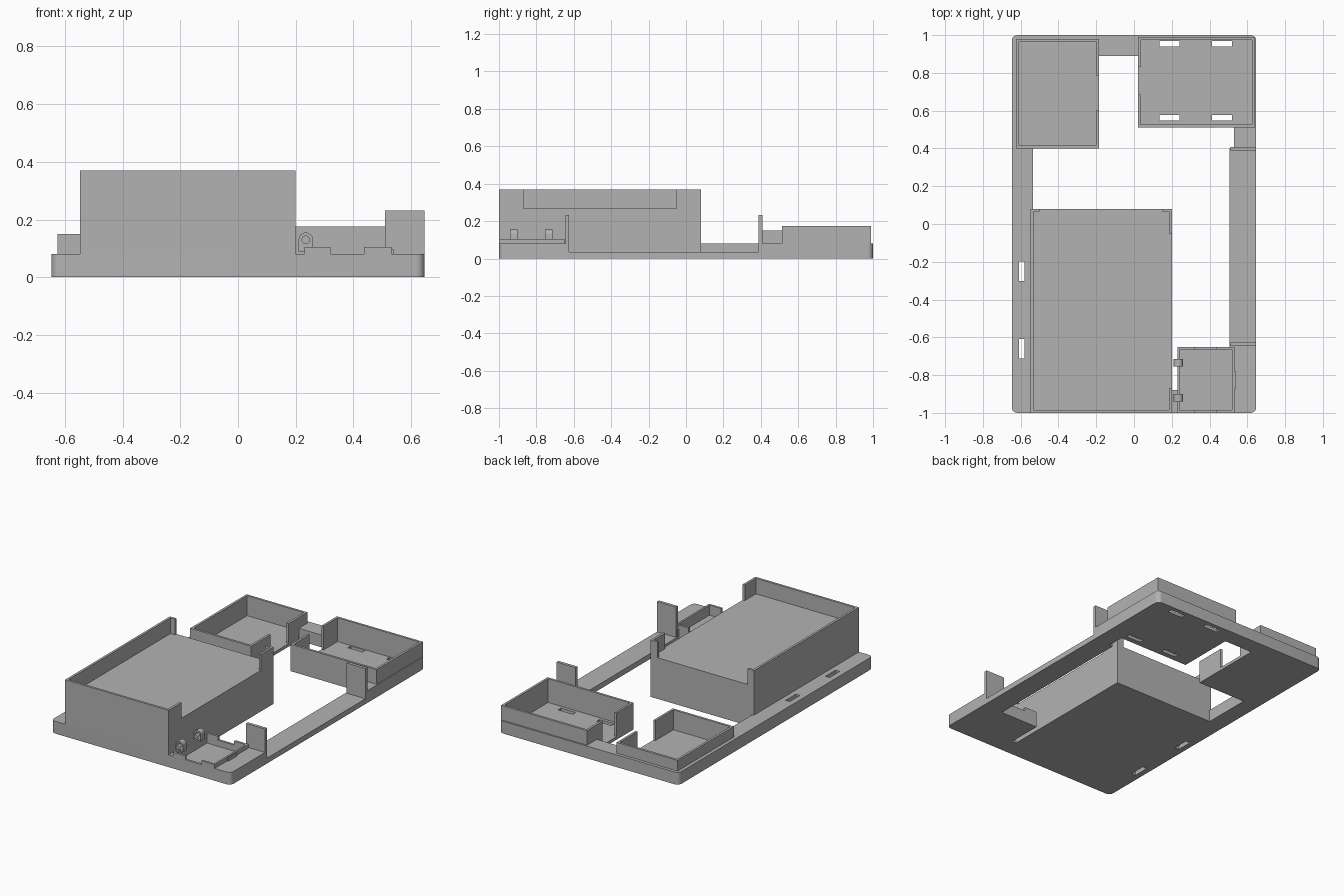
import bpy, bmesh, math
from mathutils import Matrix, Vector

if "Cube" in bpy.data.objects:
    bpy.data.objects.remove(bpy.data.objects["Cube"])

grey = bpy.data.materials.new("plain grey")
grey.diffuse_color = (0.45, 0.45, 0.45, 1)
grey.use_nodes = True
grey.node_tree.nodes["Principled BSDF"].inputs["Base Color"].default_value = grey.diffuse_color


def box(name, x0, x1, y0, y1, z0, z1, corner=0):
    """Axis-aligned box, optionally with rounded vertical corners."""
    bm = bmesh.new()
    size = Matrix.Diagonal((x1 - x0, y1 - y0, z1 - z0, 1))
    centre = Vector(((x0 + x1) / 2, (y0 + y1) / 2, (z0 + z1) / 2))
    bmesh.ops.create_cube(bm, size=1, matrix=Matrix.Translation(centre) @ size)
    if corner:
        upright = [e for e in bm.edges
                   if abs(e.verts[0].co.z - e.verts[1].co.z) > 0.01]
        bmesh.ops.bevel(bm, geom=upright, offset=corner, segments=6,
                        profile=0.5, affect='EDGES')
    return finish(name, bm)


def rod(name, x, y0, y1, z, radius):
    """Cylinder lying along y."""
    bm = bmesh.new()
    place = Matrix.Translation((x, (y0 + y1) / 2, z)) @ Matrix.Rotation(math.pi / 2, 4, 'X')
    bmesh.ops.create_cone(bm, cap_ends=True, segments=24, radius1=radius,
                          radius2=radius, depth=y1 - y0, matrix=place)
    return finish(name, bm)


def finish(name, bm):
    mesh = bpy.data.meshes.new(name)
    bm.to_mesh(mesh)
    bm.free()
    mesh.materials.append(grey)
    obj = bpy.data.objects.new(name, mesh)
    bpy.context.collection.objects.link(obj)
    return obj


def combine(obj, other, operation):
    """Apply a boolean with another object and discard that object."""
    mod = obj.modifiers.new("combine", 'BOOLEAN')
    mod.operation, mod.object, mod.solver = operation, other, 'EXACT'
    bpy.context.view_layer.objects.active = obj
    bpy.ops.object.modifier_apply(modifier=mod.name)
    bpy.data.objects.remove(other)


def carve(obj, *cuts):
    for c in cuts:
        combine(obj, box("cutter", *c), 'DIFFERENCE')


TOP = 0.08      # height of the frame
FLOOR = 0.02    # floor of the two rear trays
T = 0.015       # wall thickness
LOW, HIGH = -0.1, 0.6

# Base frame with rounded corners
base = box("base_frame", -0.647, 0.647, -1, 1, 0, TOP, corner=0.03)
# Openings right through the frame
carve(base,
      (-0.535, 0.505, 0.08, 0.40, LOW, HIGH),
      (0.20, 0.505, -0.65, 0.081, LOW, HIGH),
      (0.20, 0.23, -0.88, -0.649, LOW, HIGH),
      (-0.185, 0.53, 0.399, 0.512, LOW, HIGH),
      (-0.185, 0.02, 0.511, 0.89, LOW, HIGH))
# Lowered right rail, tray floors and the side gaps in the trays
carve(base,
      (0.45, 0.7, -0.635, 0.395, 0.035, HIGH),
      (-0.61, -0.20, 0.415, 0.965, FLOOR, HIGH),
      (-0.21, -0.15, 0.60, 0.785, FLOOR, HIGH),
      (0.035, 0.625, 0.527, 0.975, FLOOR, HIGH),
      (0.0, 0.04, 0.685, 0.83, FLOOR, HIGH),
      (0.242, 0.52, -0.985, -0.665, 0.04, HIGH))
# Strap slots
for y in (-0.66, -0.25):
    carve(base, (-0.61, -0.58, y - 0.052, y + 0.052, LOW, HIGH))
for x in (0.187, 0.465):
    for y in (0.562, 0.955):
        carve(base, (x - 0.053, x + 0.053, y - 0.015, y + 0.015, LOW, HIGH))

# Large raised platform with an upper rim, open at the right and back
platform = box("raised_platform", -0.547, 0.20, -1, 0.08, TOP, 0.37)
carve(platform,
      (-0.547 + T, 0.20 - T, -1 + T, 0.08 - T, 0.268, HIGH),
      (0.15, 0.25, -0.87, -0.05, 0.268, HIGH),
      (-0.50, 0.15, 0.03, 0.12, 0.268, HIGH))

# Rear left tray wall
left_tray = box("rear_left_tray_wall", -0.625, -0.185, 0.40, 0.98, TOP, 0.15)
carve(left_tray,
      (-0.61, -0.20, 0.415, 0.965, LOW, HIGH),
      (-0.25, -0.15, 0.60, 0.785, LOW, HIGH))

# Rear right tray wall
right_tray = box("rear_right_tray_wall", 0.02, 0.64, 0.512, 0.99, TOP, 0.175)
carve(right_tray,
      (0.035, 0.625, 0.527, 0.975, LOW, HIGH),
      (0.0, 0.06, 0.685, 0.83, LOW, HIGH))

# Upright stops at both ends of the lowered rail
for label, y in (("front", -0.645), ("back", 0.388)):
    box(label + "_rail_stop", 0.51, 0.647, y, y + 0.02, 0.035, 0.232)

# Small front compartment rim with gaps in the front and back
rim = box("front_compartment_rim", 0.23, 0.532, -1, -0.65, TOP, 0.105)
carve(rim,
      (0.242, 0.52, -0.985, -0.665, LOW, HIGH),
      (0.32, 0.437, -1.1, -0.6, LOW, HIGH))
box("side_catch", 0.532, 0.54, -0.87, -0.78, TOP, 0.098)

# Hinge lugs with round tops and pin holes
for i, y in enumerate((-0.92, -0.735)):
    lug = box("hinge_lug_%d" % (i + 1), 0.21, 0.26, y - 0.02, y + 0.02, 0.09, 0.13)
    combine(lug, rod("lug_top", 0.235, y - 0.02, y + 0.02, 0.13, 0.025), 'UNION')
    combine(lug, rod("pin_hole", 0.235, y - 0.1, y + 0.1, 0.13, 0.013), 'DIFFERENCE')

# Smooth the rounded parts, keep edges sharp
for obj in bpy.context.scene.objects:
    obj.select_set(True)
bpy.context.view_layer.objects.active = base
bpy.ops.object.shade_smooth_by_angle(angle=math.radians(30))
